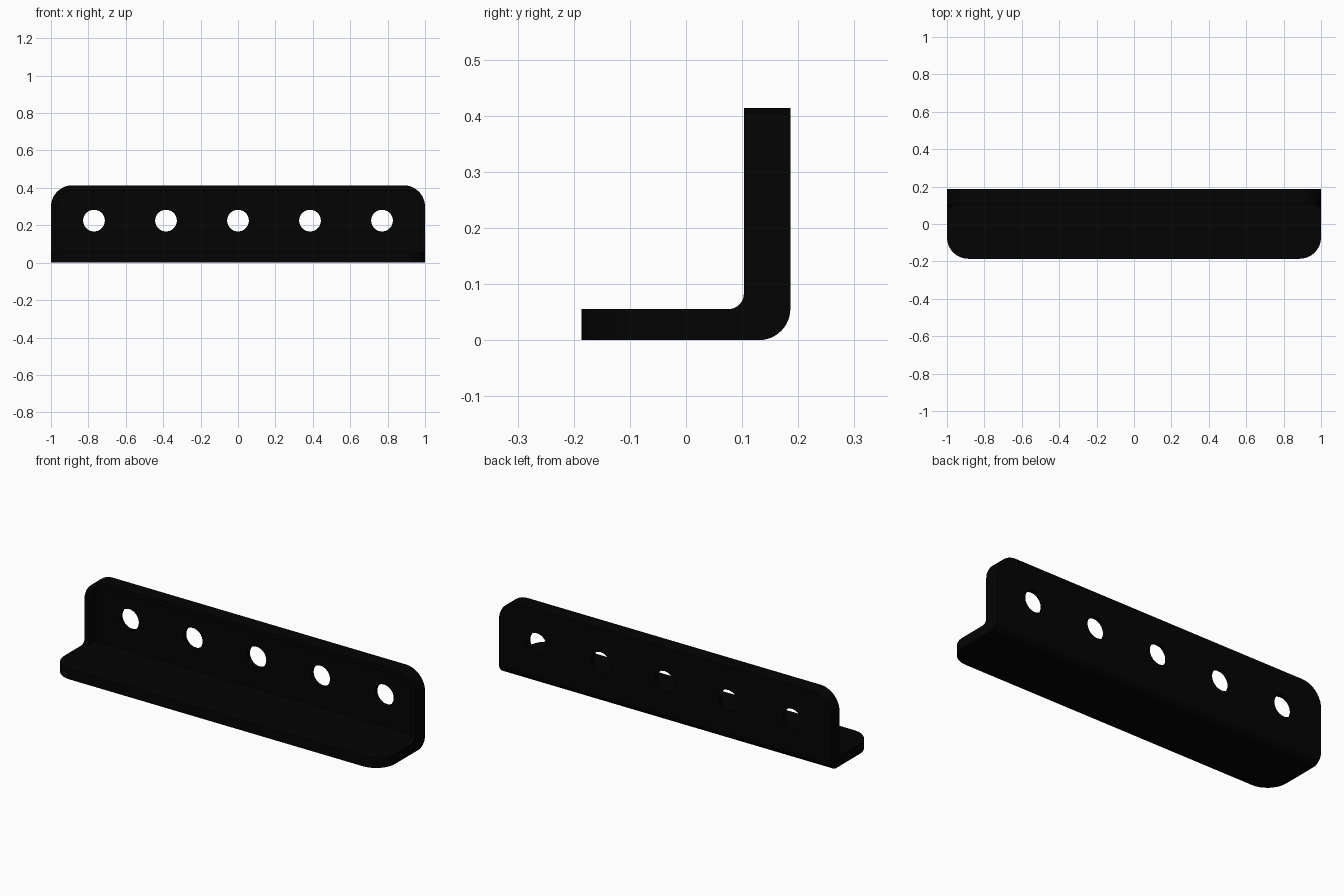
import bpy, bmesh, math
from mathutils import Matrix

if "Cube" in bpy.data.objects:
    bpy.data.objects.remove(bpy.data.objects["Cube"])

TOP, FRONT, BACK = 0.414, -0.186, 0.186
FLOOR, WALL = 0.0555, 0.103         # flange top, front of the wall's rim
OUTER_R, INNER_R, CORNER_R = 0.056, 0.027, 0.115
HOLE_R, HOLE_Z, HOLE_STEP = 0.058, 0.225, 0.385
LIP, WEB = 0.028, 0.025             # rim width, wall thickness behind the recess

black = bpy.data.materials.new("matte_black")
black.diffuse_color = (0.001, 0.001, 0.001, 1)
black.use_nodes = True
black.node_tree.nodes["Principled BSDF"].inputs["Base Color"].default_value = black.diffuse_color


def arc(cy, cz, r, a0, a1, n=12):
    angles = [math.radians(a0 + (a1 - a0) * i / n) for i in range(n + 1)]
    return [(cy + r * math.cos(a), cz + r * math.sin(a)) for a in angles]


def make_object(name, bm):
    bmesh.ops.recalc_face_normals(bm, faces=bm.faces)
    mesh = bpy.data.meshes.new(name)
    bm.to_mesh(mesh)
    bm.free()
    mesh.materials.append(black)
    obj = bpy.data.objects.new(name, mesh)
    bpy.context.collection.objects.link(obj)
    return obj


def prism(points, offset):
    """Extrude a closed outline of 3D points along an offset."""
    bm = bmesh.new()
    end = bm.faces.new([bm.verts.new(p) for p in points])
    ext = bmesh.ops.extrude_face_region(bm, geom=[end])
    moved = [v for v in ext["geom"] if isinstance(v, bmesh.types.BMVert)]
    bmesh.ops.translate(bm, verts=moved, vec=offset)
    return bm


def cut_away(target, name, bm):
    cutter = make_object(name, bm)
    cutter.hide_render = True
    cut = target.modifiers.new(name, 'BOOLEAN')
    cut.operation = 'DIFFERENCE'
    cut.solver = 'EXACT'
    cut.object = cutter
    bpy.ops.object.modifier_apply(modifier=cut.name)
    bpy.data.objects.remove(cutter)


# L-shaped profile with a rounded bend, extruded along x
profile = [(FRONT, 0)]
profile += arc(BACK - OUTER_R, OUTER_R, OUTER_R, -90, 0)
profile += [(BACK, TOP), (WALL, TOP)]
profile += arc(WALL - INNER_R, FLOOR + INNER_R, INNER_R, 0, -90)
profile += [(FRONT, FLOOR)]
bm = prism([(-1, y, z) for y, z in profile], (2, 0, 0))

# Round the outer corners of both flanges
corners = []
for e in bm.edges:
    a, b = (v.co for v in e.verts)
    at_end = abs(a.x - b.x) < 1e-5
    at_top = min(a.z, b.z) > TOP - 1e-4
    at_front = max(a.y, b.y) < FRONT + 1e-4
    if at_end and (at_top or at_front):
        corners.append(e)
bmesh.ops.bevel(bm, geom=corners, offset=CORNER_R, segments=12,
                profile=0.5, affect='EDGES')
bracket = make_object("angle_bracket", bm)
bpy.context.view_layer.objects.active = bracket
bracket.select_set(True)

# Recess in the wall's front, leaving a rim along the top and ends
side, r = 1 - LIP, CORNER_R - LIP
low, high = FLOOR - 0.0005, TOP - LIP
outline = [(-side, low), (side, low)]
outline += arc(side - r, high - r, r, 0, 90)
outline += arc(r - side, high - r, r, 90, 180)
start = WALL - INNER_R - 0.005
cut_away(bracket, "wall_recess",
         prism([(x, start, z) for x, z in outline], (0, BACK - WEB - start, 0)))

# Row of round bolt holes through the wall
bm = bmesh.new()
for i in range(-2, 3):
    place = Matrix.Translation((i * HOLE_STEP, BACK, HOLE_Z))
    bmesh.ops.create_cone(bm, cap_ends=True, segments=40, radius1=HOLE_R,
                          radius2=HOLE_R, depth=0.1,
                          matrix=place @ Matrix.Rotation(math.pi / 2, 4, 'X'))
cut_away(bracket, "bolt_holes", bm)

# Smooth rounded surfaces, crisp edges
bpy.ops.object.shade_smooth_by_angle(angle=math.radians(30))
weighted = bracket.modifiers.new("flat_face_normals", 'WEIGHTED_NORMAL')
weighted.keep_sharp = True
